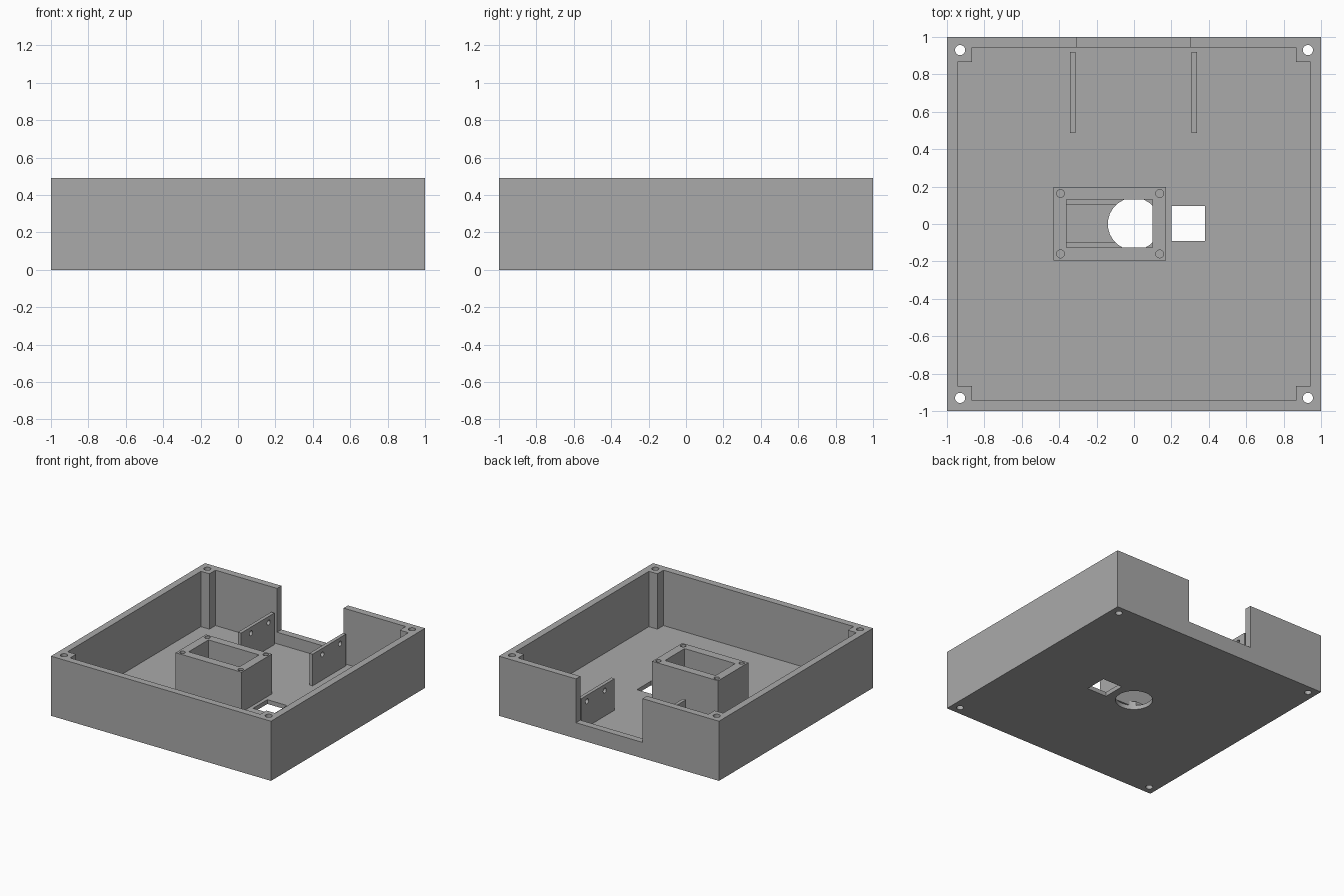
import bpy
import math

if "Cube" in bpy.data.objects:
    bpy.data.objects.remove(bpy.data.objects["Cube"], do_unlink=True)

grey = bpy.data.materials.new("mid grey plastic")
grey.use_nodes = True
colour = (0.4, 0.4, 0.4, 1)
grey.diffuse_color = colour
grey.node_tree.nodes["Principled BSDF"].inputs["Base Color"].default_value = colour


def box(name, x, y, z):
    """Box between pairs of limits on each axis."""
    bpy.ops.mesh.primitive_cube_add(size=1, location=[sum(p) / 2 for p in (x, y, z)])
    ob = bpy.context.object
    ob.name = name
    ob.scale = [p[1] - p[0] for p in (x, y, z)]
    bpy.ops.object.transform_apply(location=True, rotation=True, scale=True)
    ob.data.materials.append(grey)
    return ob


def rod(radius, centre, length, along_x=False):
    """Round cutter, upright or lying along x."""
    bpy.ops.mesh.primitive_cylinder_add(
        vertices=32, radius=radius, depth=length, location=centre,
        rotation=(0, math.pi / 2 if along_x else 0, 0))
    ob = bpy.context.object
    ob.data.materials.append(grey)
    return ob


def cut(target, cutters):
    """Subtract each cutter and discard it."""
    for cutter in cutters:
        cutter.hide_render = True
        mod = target.modifiers.new("cut", "BOOLEAN")
        mod.operation = "DIFFERENCE"
        mod.solver = "EXACT"
        mod.object = cutter
        bpy.ops.object.select_all(action="DESELECT")
        bpy.context.view_layer.objects.active = target
        target.select_set(True)
        bpy.ops.object.modifier_apply(modifier=mod.name)
        bpy.data.objects.remove(cutter, do_unlink=True)
    bpy.ops.object.shade_smooth_by_angle(angle=math.radians(30))


TOP, FLOOR, SILL = 0.49, 0.035, 0.13
WALL, POST = 0.943, 0.865
HOLE_R = 0.14

# Open tray: two crossed cavities leave square posts in the corners
tray = box("tray", (-1, 1), (-1, 1), (0, TOP))
cutters = [
    box("cavity_a", (-WALL, WALL), (-POST, POST), (FLOOR, 1)),
    box("cavity_b", (-POST, POST), (-WALL, WALL), (FLOOR, 1)),
    box("back_notch", (-0.305, 0.3), (0.9, 1.1), (SILL, 1)),
    box("square_window", (0.2, 0.38), (-0.09, 0.095), (-0.1, 0.1)),
    rod(HOLE_R, (0, 0, 0), 0.2),
]
cutters += [rod(0.027, (sx * 0.93, sy * 0.93, 0.25), 1) for sx in (-1, 1) for sy in (-1, 1)]
cut(tray, cutters)

# Hollow mounting block with four blind screw holes
block = box("mounting_block", (-0.43, 0.17), (-0.195, 0.197), (FLOOR, 0.363))
cutters = [box("block_cavity", (-0.36, 0.1), (-0.125, 0.13), (0, 1))]
cutters += [rod(0.021, (x, y, 0.363), 0.3) for x in (-0.393, 0.137) for y in (-0.16, 0.163)]
cut(block, cutters)

# Low ledges on both sides inside the block, trimmed by the round opening
for name, y in (("front_ledge", (-0.125, -0.097)), ("back_ledge", (0.102, 0.13))):
    ledge = box(name, (-0.36, -0.05), y, (FLOOR, 0.07))
    cut(ledge, [rod(HOLE_R, (0, 0, 0), 0.4)])

# Upright brackets beside the notch, each with two cross holes
for name, x in (("right_bracket", (-0.342, -0.313)), ("left_bracket", (0.308, 0.337))):
    bracket = box(name, x, (0.487, 0.92), (FLOOR, 0.295))
    cut(bracket, [rod(0.02, (sum(x) / 2, y, 0.245), 0.2, True) for y in (0.615, 0.845)])
